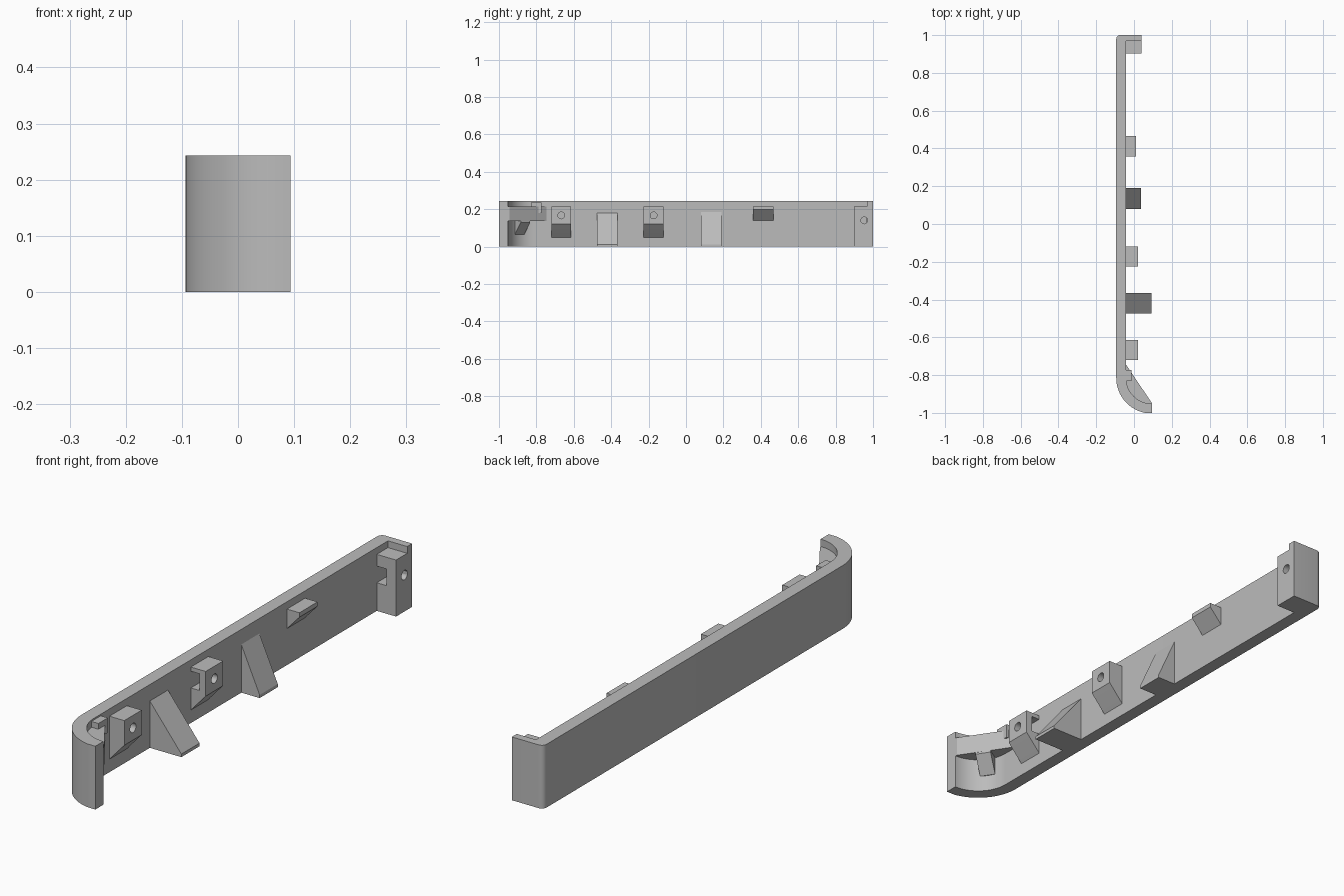
import bpy, bmesh
from math import cos, sin, radians
from mathutils import Vector

if "Cube" in bpy.data.objects:
    bpy.data.objects.remove(bpy.data.objects["Cube"], do_unlink=True)

grey = bpy.data.materials.new("plain grey")
grey.use_nodes = True
grey.diffuse_color = (0.5, 0.5, 0.5, 1)
grey.node_tree.nodes["Principled BSDF"].inputs["Base Color"].default_value = (0.5, 0.5, 0.5, 1)

WALL_IN, WALL_OUT, HEIGHT = -0.042, -0.094, 0.243
ROOT = WALL_IN - 0.02          # parts are rooted inside the wall
CENTRE = (0.094, -0.815)       # centre of the curved front end


def prism(name, points, sweep):
    """Extrude a flat polygon along a vector."""
    bm = bmesh.new()
    face = bm.faces.new([bm.verts.new(p) for p in points])
    grown = bmesh.ops.extrude_face_region(bm, geom=[face])["geom"]
    bmesh.ops.translate(bm, vec=sweep, verts=[v for v in grown if isinstance(v, bmesh.types.BMVert)])
    bmesh.ops.recalc_face_normals(bm, faces=bm.faces)
    mesh = bpy.data.meshes.new(name)
    bm.to_mesh(mesh)
    bm.free()
    mesh.materials.append(grey)
    obj = bpy.data.objects.new(name, mesh)
    bpy.context.collection.objects.link(obj)
    return obj


def side_prism(name, xz, y0, y1):
    return prism(name, [(x, y0, z) for x, z in xz], (0, y1 - y0, 0))


def plan_prism(name, xy, z0, z1):
    return prism(name, [(x, y, z0) for x, y in xy], (0, 0, z1 - z0))


def box(name, x0, x1, y0, y1, z0, z1):
    return plan_prism(name, [(x0, y0), (x1, y0), (x1, y1), (x0, y1)], z0, z1)


def arc(centre, r, a0, a1, n):
    angles = [radians(a0 + (a1 - a0) * i / n) for i in range(n + 1)]
    return [(centre[0] + r * cos(a), centre[1] + r * sin(a)) for a in angles]


def select(obj):
    bpy.ops.object.select_all(action="DESELECT")
    obj.select_set(True)
    bpy.context.view_layer.objects.active = obj


def cut(obj, cutter):
    mod = obj.modifiers.new("cut", "BOOLEAN")
    mod.operation, mod.solver, mod.object = "DIFFERENCE", "EXACT", cutter
    select(obj)
    bpy.ops.object.modifier_apply(modifier=mod.name)
    bpy.data.objects.remove(cutter, do_unlink=True)


def screw_cuts(obj, y, z, x_face, slot_x, slot_y0, slot_y1):
    """Nut slot open to one side, and a screw hole through the face."""
    cut(obj, box("slot_cutter", WALL_IN, slot_x, slot_y0, slot_y1, z - 0.032, z + 0.032))
    ring = [(slot_x - 0.01, a, b) for a, b in arc((y, z), 0.018, 0, 345, 23)]
    cut(obj, prism("hole_cutter", ring, (x_face - slot_x + 0.03, 0, 0)))


def smooth(obj):
    select(obj)
    bpy.ops.object.shade_smooth_by_angle(angle=radians(30))


# Long wall with a curved front end and a short return at the back
outline = [(0.04, 1.0)] + arc((WALL_OUT + 0.02, 0.98), 0.02, 90, 180, 6)
outline += arc(CENTRE, 0.185 + 0.003, 180, 270, 24)
outline[-1] = (CENTRE[0], -1.0)
outline += arc(CENTRE, CENTRE[0] - WALL_IN, 270, 180, 24)
outline += [(WALL_IN, 0.97), (0.04, 0.97)]
outline = [(x, max(y, -1.0)) for x, y in outline]
smooth(plan_prism("curved_wall", outline, 0, HEIGHT))

# Screw blocks with sloping undersides; their nut slots face opposite ways
for name, y, side in (("front_screw_block", -0.667, 1), ("middle_screw_block", -0.173, -1)):
    block = side_prism(name, [(ROOT, 0.03), (WALL_IN, 0.05), (0.021, 0.12), (0.021, 0.215),
                              (ROOT, 0.215)], y - 0.053, y + 0.053)
    screw_cuts(block, y, 0.167, 0.021, -0.005, *sorted((y + side * 0.08, y - side * 0.03)))
    smooth(block)

# Back corner screw block
block = box("back_screw_block", ROOT, 0.04, 0.902, 0.98, 0, 0.217)
screw_cuts(block, 0.953, 0.14, 0.04, 0.0, 0.88, 0.965)
smooth(block)

# Triangular braces standing on the lower edge
for name, reach, top, y0, y1 in (("front_brace", 0.092, 0.18, -0.475, -0.365),
                                 ("rear_brace", 0.036, 0.185, 0.08, 0.19)):
    side_prism(name, [(ROOT, 0), (reach, 0), (reach, 0.012), (WALL_IN, top), (ROOT, top)], y0, y1)

# Small catch near the back
side_prism("catch", [(ROOT, 0.12), (WALL_IN, 0.14), (0.011, 0.198), (0.011, 0.215),
                     (ROOT, 0.215)], 0.357, 0.467)

# Corner shelf across the curved end
shelf = [(0.092, -0.944), (WALL_IN, -0.745), (WALL_IN - 0.01, -0.745)]
shelf += arc((0.092, CENTRE[1]), 0.144, 180, 270, 16)
plan_prism("corner_shelf", shelf, 0.137, 0.215)

# Sloping support under the shelf
inward = Vector((0.84, 0.54, 0))
along = Vector((0.54, -0.84, 0))
base = Vector((-0.016, -0.89, 0)) - along * 0.03
profile = [(-0.02, 0.065), (0.0, 0.065), (0.059, 0.13), (0.059, 0.14), (-0.02, 0.14)]
prism("shelf_support", [base + inward * d + Vector((0, 0, z)) for d, z in profile], along * 0.06)

# Peg on the shelf against the wall
box("shelf_peg", ROOT, -0.012, -0.83, -0.773, 0.18, 0.237)
